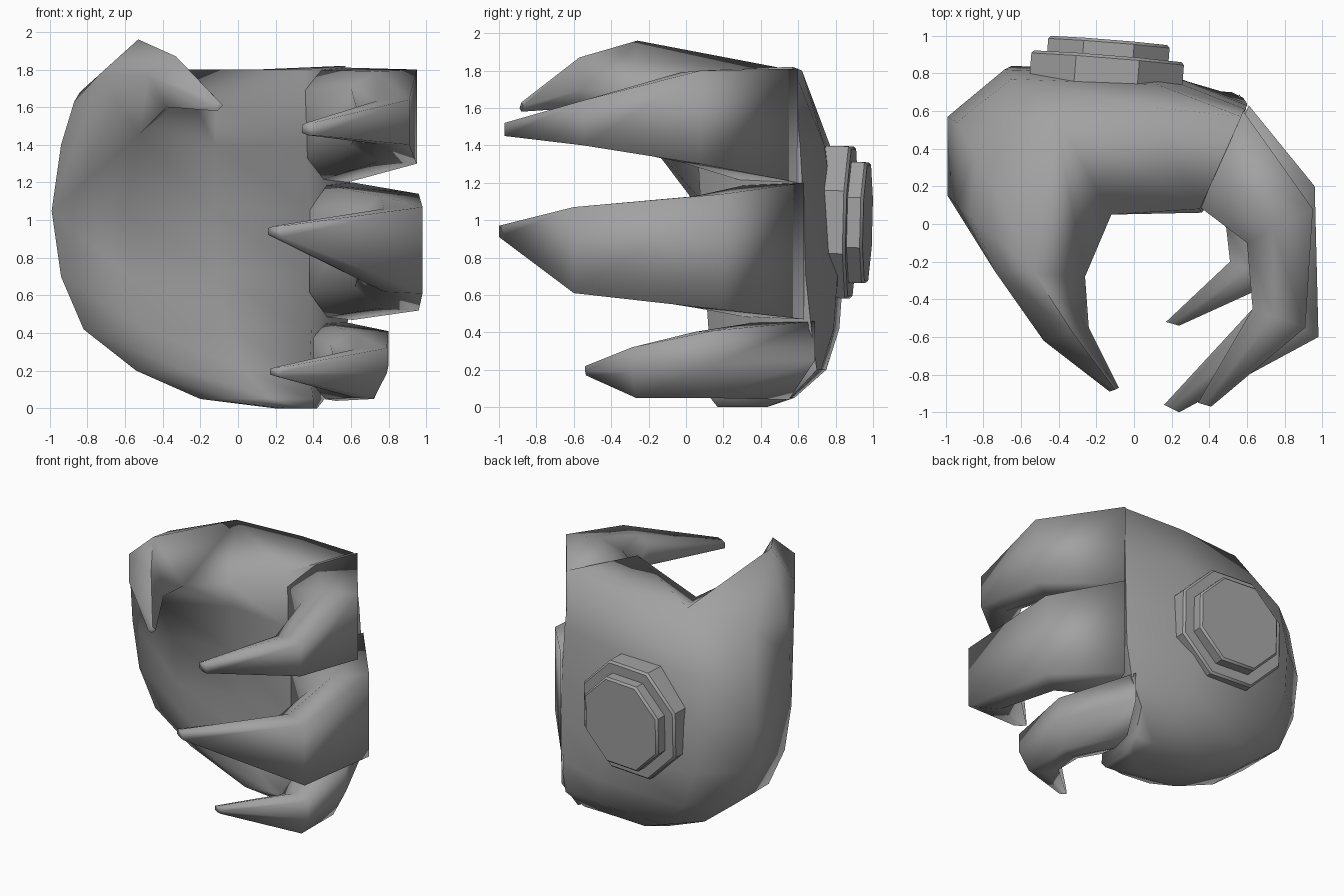
import bpy, bmesh, math
from mathutils import Matrix, Vector

if "Cube" in bpy.data.objects:
    bpy.data.objects.remove(bpy.data.objects["Cube"])

grey = bpy.data.materials.new("dark_grey")
grey.diffuse_color = (.36, .36, .36, 1)
grey.use_nodes = True
grey.node_tree.nodes["Principled BSDF"].inputs["Base Color"].default_value = grey.diffuse_color


def finish(name, bm, angle):
    """Turn a bmesh into a smooth-shaded object."""
    bmesh.ops.recalc_face_normals(bm, faces=bm.faces)
    me = bpy.data.meshes.new(name)
    bm.to_mesh(me)
    bm.free()
    me.materials.append(grey)
    ob = bpy.data.objects.new(name, me)
    bpy.context.collection.objects.link(ob)
    bpy.ops.object.select_all(action='DESELECT')
    bpy.context.view_layer.objects.active = ob
    ob.select_set(True)
    bpy.ops.object.shade_smooth_by_angle(angle=math.radians(angle))


def skin(bm, a, b, skip=()):
    """Join two loops; repeated vertices give triangles."""
    for i in range(len(a)):
        j = (i + 1) % len(a)
        face = list(dict.fromkeys((a[i], a[j], b[j], b[i])))
        if i not in skip and len(face) > 2:
            bm.faces.new(face)


def loft(name, rings, angle):
    """Skin matching closed rings and cap both ends."""
    bm = bmesh.new()
    loops = [[bm.verts.new(p) for p in r] for r in rings]
    for a, b in zip(loops, loops[1:]):
        skin(bm, a, b)
    bm.faces.new(loops[0])
    bm.faces.new(loops[-1])
    finish(name, bm, angle)


# Palm: levels of z, left x, right x, front y, left edge y (front, back), back y, back right x, y
levels = [
    (0.00, 0.20, 0.40, 0.17, 0.25, 0.40, 0.43, 0.42, 0.43),
    (0.05, -0.20, 0.40, 0.13, 0.22, 0.48, 0.58, 0.46, 0.56),
    (0.20, -0.54, 0.38, 0.12, 0.20, 0.55, 0.75, 0.52, 0.70),
    (0.42, -0.82, 0.39, 0.12, 0.18, 0.57, 0.82, 0.58, 0.67),
    (0.70, -0.94, 0.38, 0.10, 0.16, 0.58, 0.84, 0.60, 0.64),
    (1.05, -0.99, 0.38, 0.08, 0.15, 0.57, 0.82, 0.60, 0.63),
    (1.40, -0.94, 0.36, 0.06, 0.10, 0.54, 0.77, 0.59, 0.61),
]
rings = []
for z, xl, xr, yf, l1, l2, yb, xb, ybr in levels:
    w = xr - xl
    k = min(1, w)
    rings.append([(xr, yf, z), (xr - .37 * w, yf + .05 * k, z), (xl + .28 * w, yf, z),
                  (xl, l1, z), (xl, l2, z), (xl + .22 * w, yb, z),
                  (xl + .82 * w, yb - .03 * k, z), (xb, ybr, z)])
# sloping top with a valley beside the thumb
rings.append([(.35, .08, 1.80), (-.12, .05, 1.60), (-.5, .02, 1.72), (-.87, .04, 1.63),
              (-.84, .38, 1.68), (-.42, .58, 1.80), (.1, .62, 1.80), (.57, .57, 1.82)])
bm = bmesh.new()
P = [[bm.verts.new(p) for p in r] for r in rings]
for n in range(len(P) - 1):
    skin(bm, P[n], P[n + 1], (1, 2) if n >= 5 else ())   # leave a hole for the thumb
bm.faces.new(P[0])
t = P[7]
bm.faces.new((t[0], t[1], t[5]))
bm.faces.new((t[0], t[5], t[6], t[7]))

# Thumb grows out of the hole: outer, top, inner, bottom at each joint
joints = [[bm.verts.new(p) for p in r] for r in (
    [(-.74, -.25, 1.77), (-.53, -.26, 1.96), (-.26, -.28, 1.67), (-.52, -.23, 1.46)],
    [(-.48, -.62, 1.77), (-.33, -.57, 1.87), (-.24, -.55, 1.70), (-.38, -.58, 1.60)],
    [(-.13, -.89, 1.60), (-.10, -.88, 1.63), (-.08, -.87, 1.61), (-.11, -.88, 1.58)])]
o, u, i, d = joints[0]
skin(bm, [t[1], P[6][1], P[5][1], P[5][2], P[5][3], P[6][3], t[3], t[4], t[5]],
     [i, i, d, d, d, o, o, u, u])
for a, b in zip(joints, joints[1:]):
    skin(bm, a, b)
bm.faces.new(joints[-1])
for v in [P[6][2], t[2]]:      # points inside the hole are unused
    if not v.link_faces:
        bm.verts.remove(v)
finish("palm_and_thumb", bm, 85)


# Fingers: outer x y, inner x y, top z, bottom z at each joint; cut slants the lower outer edge
def finger(name, joints, cut=0):
    rings = []
    for xo, yo, xi, yi, zt, zb in joints:
        h = zt - zb

        def at(f, g):
            return (xo + f * (xi - xo), yo + f * (yi - yo), zb + g * h)
        ring = [at(0, 1), at(cut, 0), at(.6, .02), at(1, .2), at(1, .8), at(.6, .98)]
        if cut:
            ring.insert(1, at(0, .5))
        rings.append(ring)
    loft(name, rings, 120)


finger("upper_finger", [
    (.58, .60, .35, .09, 1.81, 1.20), (.95, .08, .60, -.10, 1.80, 1.30),
    (.91, -.55, .63, -.45, 1.64, 1.40), (.41, -.97, .34, -.95, 1.52, 1.45)])
finger("middle_finger", [
    (.61, .63, .38, .09, 1.20, .47), (.96, .20, .62, -.06, 1.14, .52),
    (.98, -.60, .64, -.44, 1.07, .61), (.24, -1.0, .16, -.96, .97, .91)])
finger("lower_finger", [
    (.56, .69, .40, .13, .46, .04), (.80, .15, .49, -.02, .41, .05),
    (.79, -.29, .51, -.20, .32, .05), (.24, -.54, .17, -.52, .22, .17)], .25)

# Wrist socket: stepped eight-sided discs, leaning slightly to the right
axis = Vector((.08, 1, -.025)).to_track_quat('Z', 'Y').to_matrix().to_4x4()


def disc(name, r, low, high):
    m = Matrix.Translation((-.21, 0, 1.01)) @ axis
    loft(name, [[m @ Vector((q * math.cos(a), q * math.sin(a), h))
                 for a in [math.pi / 8 + i * math.pi / 4 for i in range(8)]]
                for q, h in ((r, low), (r, high - .015), (r - .015, high))], 40)


disc("wrist_collar", .44, .70, .89)
disc("wrist_plug", .35, .80, .975)
